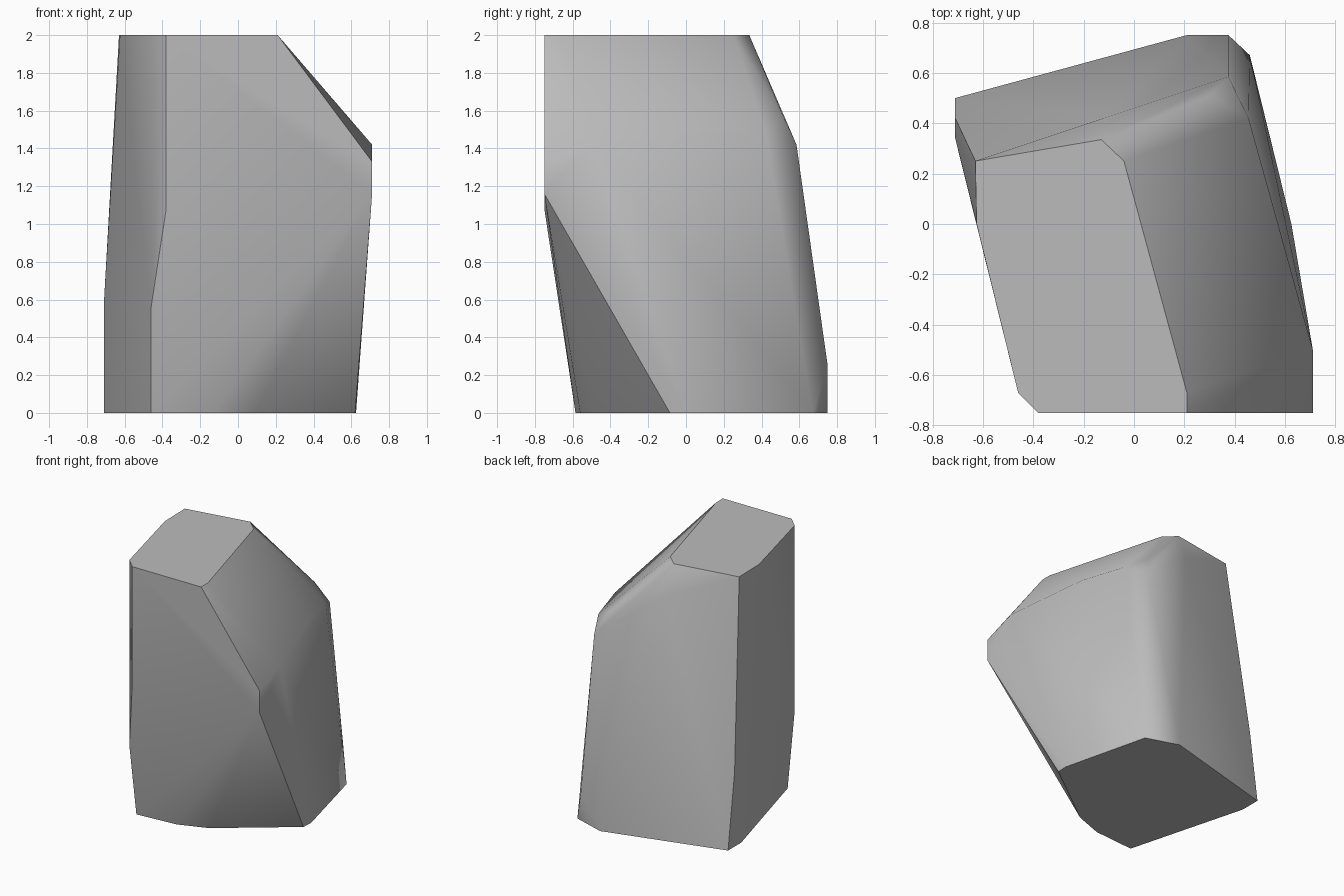
import bpy, bmesh, math
from mathutils import Vector

cube = bpy.data.objects.get("Cube")
if cube:
    bpy.data.objects.remove(cube)

stone = bpy.data.materials.new("stone_grey")
stone.use_nodes = True
grey = (0.5, 0.5, 0.5, 1)
stone.diffuse_color = grey
stone.node_tree.nodes["Principled BSDF"].inputs["Base Color"].default_value = grey

# Flat crown and base outlines
crown = [(-.63, .25), (-.13, .335), (-.04, .25), (.21, -.67),
         (.21, -.75), (-.38, -.75), (-.46, -.67), (-.625, 0)]
base = [(-.71, .5), (.21, .75), (.46, .67), (.625, 0), (.62, -.085),
        (.09, -.48), (-.13, -.56), (-.46, -.585), (-.71, .34)]

# Corners of the chipped shoulders and sides
chips = [(.71, -.75, 1.16), (.71, -.75, 1.33), (.71, -.5, 1.42),
         (.55, .08, 1.5), (.455, .42, 1.49), (.375, .585, 1.42),
         (.3, .51, 1.58), (-.12, .42, 1.79), (.375, .75, .25),
         (-.71, .42, .58), (-.71, .34, .58), (-.38, -.75, 1.08),
         (-.46, -.67, .56)]

# Stretch a skin over the corners to form the cut boulder
bm = bmesh.new()
corners = [(x, y, 2) for x, y in crown] + [(x, y, 0) for x, y in base] + chips
for corner in corners:
    bm.verts.new(Vector(corner))
hull = bmesh.ops.convex_hull(bm, input=bm.verts)
spare = {v for v in hull["geom_interior"] + hull["geom_unused"]
         if isinstance(v, bmesh.types.BMVert)}
bmesh.ops.delete(bm, geom=list(spare), context='VERTS')
bmesh.ops.dissolve_limit(bm, angle_limit=math.radians(1.5),
                         verts=bm.verts, edges=bm.edges)
bmesh.ops.recalc_face_normals(bm, faces=bm.faces)

mesh = bpy.data.meshes.new("boulder")
bm.to_mesh(mesh)
bm.free()
mesh.materials.append(stone)
boulder = bpy.data.objects.new("boulder", mesh)
bpy.context.collection.objects.link(boulder)

# Soft facets with the strong corners kept crisp
bpy.ops.object.select_all(action='DESELECT')
boulder.select_set(True)
bpy.context.view_layer.objects.active = boulder
bpy.ops.object.shade_smooth_by_angle(angle=math.radians(40))
